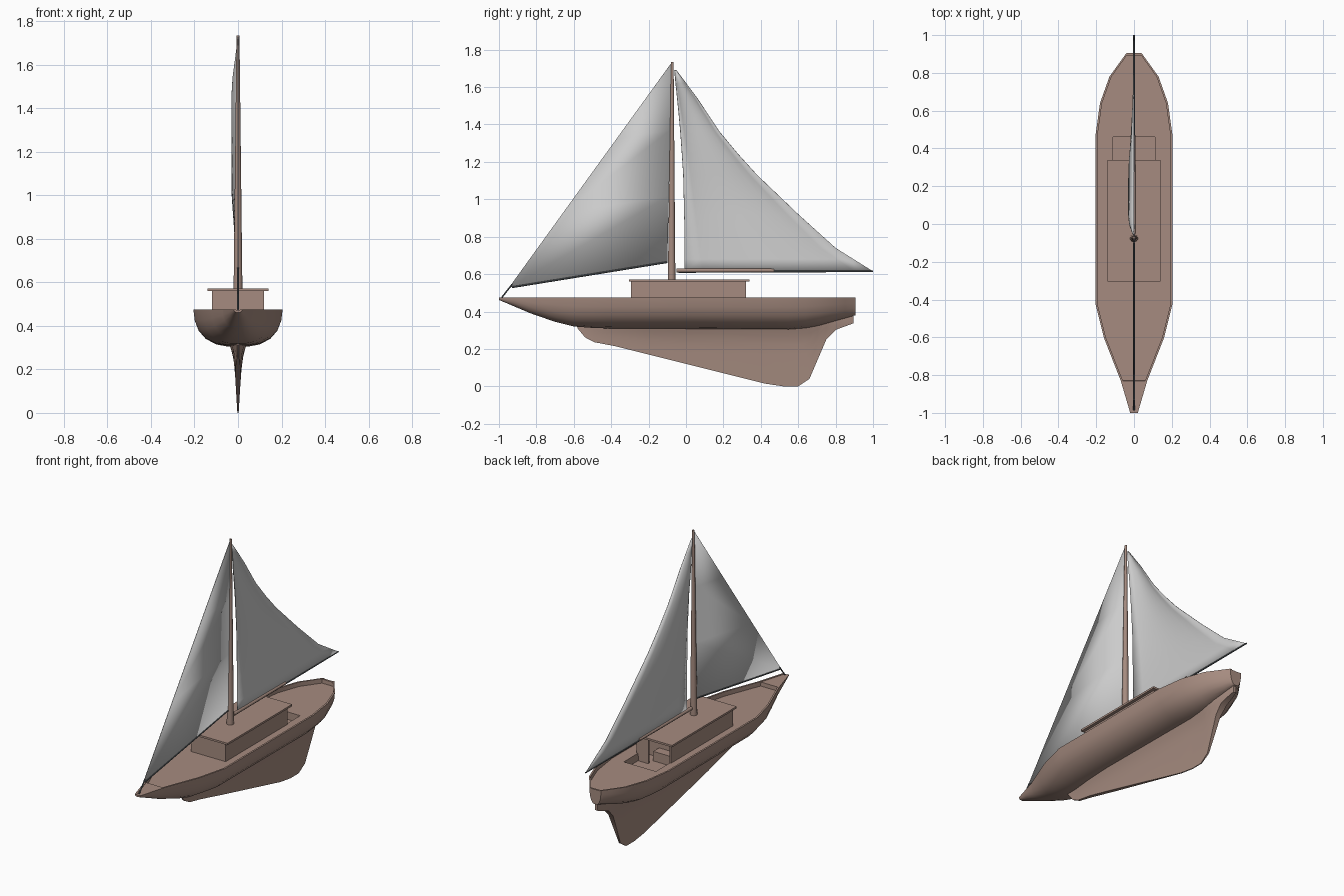
import bpy, bmesh, math
from mathutils import Vector

if "Cube" in bpy.data.objects:
    bpy.data.objects.remove(bpy.data.objects["Cube"], do_unlink=True)


def material(name, rgb):
    m = bpy.data.materials.new(name)
    m.use_nodes = True
    m.diffuse_color = (*rgb, 1)
    bsdf = next(n for n in m.node_tree.nodes if n.type == 'BSDF_PRINCIPLED')
    bsdf.inputs["Base Color"].default_value = (*rgb, 1)
    bsdf.inputs["Roughness"].default_value = 0.7
    return m


WOOD = material("brown wood", (0.38, 0.26, 0.215))
CLOTH = material("pale sailcloth", (0.6, 0.6, 0.6))
SLATE = material("dark slate", (0.1, 0.115, 0.125))


def interp(table, t):
    """Piecewise linear lookup in (key, value) pairs."""
    if t <= table[0][0]:
        return table[0][1]
    for (a, va), (b, vb) in zip(table, table[1:]):
        if t <= b:
            return va + (vb - va) * (t - a) / (b - a)
    return table[-1][1]


def finish(name, bm, mat, smooth=None):
    bmesh.ops.recalc_face_normals(bm, faces=bm.faces[:])
    me = bpy.data.meshes.new(name)
    bm.to_mesh(me)
    bm.free()
    ob = bpy.data.objects.new(name, me)
    bpy.context.collection.objects.link(ob)
    me.materials.append(mat)
    bpy.ops.object.select_all(action='DESELECT')
    ob.select_set(True)
    bpy.context.view_layer.objects.active = ob
    if smooth:
        bpy.ops.object.shade_smooth_by_angle(angle=math.radians(smooth))
    return ob


def loft(name, rings, mat, closed=True, smooth=35):
    """Skin a row of equal-length point rings; closed rings get end caps."""
    bm = bmesh.new()
    rows = [[bm.verts.new(p) for p in r] for r in rings]
    n = len(rows[0])
    for a, b in zip(rows, rows[1:]):
        for i in range(n if closed else n - 1):
            j = (i + 1) % n
            bm.faces.new((a[i], a[j], b[j], b[i]))
    if closed:
        bm.faces.new(rows[0])
        bm.faces.new(rows[-1])
    return finish(name, bm, mat, smooth)


def box(name, x, y, z, mat=WOOD):
    bm = bmesh.new()
    bmesh.ops.create_cube(bm, size=1)
    for v in bm.verts:
        v.co = [r[0] + (c + 0.5) * (r[1] - r[0]) for c, r in zip(v.co, (x, y, z))]
    return finish(name, bm, mat)


def spar(name, a, b, r1, r2, mat=WOOD, sides=12):
    a, b = Vector(a), Vector(b)
    d = (b - a).normalized()
    u = d.orthogonal().normalized()
    w = d.cross(u)
    ang = [2 * math.pi * i / sides for i in range(sides)]
    return loft(name, [[p + (u * math.cos(t) + w * math.sin(t)) * r for t in ang]
                       for p, r in ((a, r1), (b, r2))], mat)


# Hull: plan half-widths and bottom heights along the length
TOP, DECK = 0.475, 0.447
beam = [(-1, .02), (-.83, .07), (-.6, .16), (-.42, .205), (.46, .205),
        (.64, .18), (.78, .13), (.905, .04)]
bottom = [(-1, .462), (-.83, .39), (-.7, .345), (-.58, .315), (-.42, .31),
          (.6, .305), (.7, .322), (.905, .38)]
section = [(1, 0), (.97, .3), (.88, .58), (.72, .8), (.48, .95), (.25, 1)]


def hull_ring(y):
    w, zb = interp(beam, y), interp(bottom, y)
    deck = DECK if -.83 < y < .893 else TOP - 0.003
    half = [(w - .011, deck), (w - .011, TOP)]
    half += [(w * fx, TOP - (TOP - zb) * fz) for fx, fz in section]
    return [(x, y, z) for x, z in half] + [(-x, y, z) for x, z in reversed(half)]


hull = loft("hull", [hull_ring(y) for y in (
    -1, -.92, -.83, -.829, -.7, -.6, -.5, -.42, 0, .46, .55, .64, .71, .78, .85, .892, .893, .905)], WOOD)

# Cockpit well running under the cabin
cutter = box("cockpit_cutter", (-.112, .112), (.15, .46), (.40, .6))
cutter.hide_render = True
bpy.context.view_layer.objects.active = hull
mod = hull.modifiers.new("cockpit", 'BOOLEAN')
mod.operation = 'DIFFERENCE'
mod.object = cutter
mod.solver = 'EXACT'
bpy.ops.object.modifier_apply(modifier=mod.name)
bpy.data.objects.remove(cutter, do_unlink=True)

# Keel: thin fin flaring into the hull
keel_line = [(-.58, .31), (-.54, .262), (-.49, .236), (-.38, .215), (0, .12), (.42, .015),
             (.52, 0), (.6, 0), (.66, .04), (.75, .25), (.8, .302), (.895, .337)]
keel_width = [(0, .003), (.22, .016), (.27, .024), (.33, .045)]


def keel_ring(y):
    zb, zt = interp(keel_line, y), interp(bottom, y) + .012
    taper = max(.12, min(1, (y + .6) / .3, (.95 - y) / .25))
    half = [(max(.002, interp(keel_width, z) * taper), z)
            for z in (zb + (zt - zb) * t for t in (0, .25, .5, .7, .85, 1))]
    return [(x, y, z) for x, z in half] + [(-x, y, z) for x, z in reversed(half)]


loft("keel", [keel_ring(y) for y in (
    -.58, -.54, -.49, -.38, -.2, 0, .2, .42, .52, .6, .63, .66, .705, .75, .8, .85, .895)], WOOD)

# Cabin: open at the back onto the cockpit
for side, s in (("left", 1), ("right", -1)):
    box(f"cabin_{side}_wall", sorted((s * .108, s * .12)), (-.295, .32), (.43, .562))
box("cabin_front_wall", (-.12, .12), (-.295, -.283), (.43, .562))
box("cabin_bulkhead", (-.11, .11), (.2, .212), (.40, .562))
box("cabin_door_panel", (.04, .11), (.306, .318), (.40, .562))
box("cabin_bench", (-.11, .04), (.21, .27), (.40, .46))
box("cabin_roof", (-.14, .14), (-.305, .34), (.56, .572))

# Mast, boom and rods along the sail feet
spar("mast", (0, -.077, .565), (0, -.073, 1.735), .021, .007)
spar("boom", (0, -.05, .62), (0, .47, .62), .011, .009)
spar("boom_end", (0, -.04, .613), (0, 1, .615), .006, .004, SLATE, 8)
spar("jib_boom", (0, -.93, .53), (0, -.1, .664), .005, .005, SLATE, 8)
spar("forestay", (0, -.985, .475), (0, -.93, .545), .004, .004, SLATE, 8)


def sail(name, rows):
    ob = loft(name, rows, CLOTH, closed=False, smooth=40)
    m = ob.modifiers.new("thickness", 'SOLIDIFY')
    m.thickness = .003
    m.offset = 0


# Flat jib from masthead to bow
sail("jib", [[(0, -.945 + .871 * t, .53 + 1.205 * t), (0, -.1 + .026 * t, .664 + 1.071 * t)]
             for t in (0, .33, .66, .998)])

# Bellied mainsail with a hollow trailing edge
luff = [(.615, -.008), (.85, -.008), (1.15, -.015), (1.4, -.033), (1.69, -.062)]
leech = [(.615, 1), (.74, .8), (.92, .6), (1.13, .38), (1.24, .28), (1.36, .18),
         (1.54, .06), (1.69, -.052)]


def main_row(z):
    a, b = interp(luff, z), interp(leech, z)
    belly = .029 * min(1, (z - .615) / .4, (1.72 - z) / .22)
    return [(-belly * math.sin(math.pi * u) ** .7 if 0 < u < 1 else 0, a + (b - a) * u, z)
            for u in (i / 10 for i in range(11))]


sail("mainsail", [main_row(z) for z in (
    .615, .68, .74, .83, .92, 1.02, 1.13, 1.24, 1.36, 1.45, 1.54, 1.62, 1.69)])
